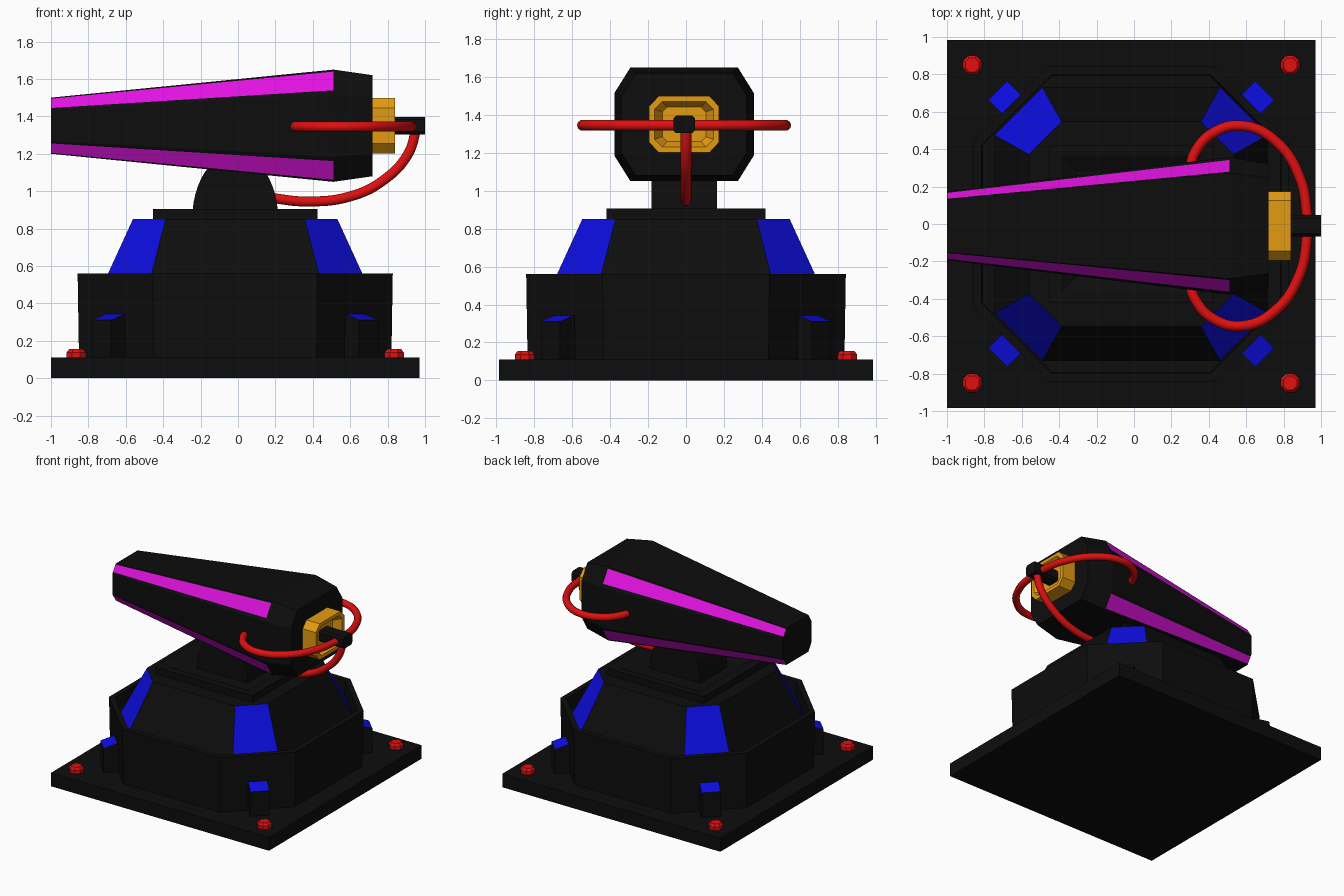
import bpy, bmesh, math
from mathutils import Vector

if "Cube" in bpy.data.objects:
    bpy.data.objects.remove(bpy.data.objects["Cube"])

CX, BY, BZ = -0.015, -0.01, 1.35      # base centre x, barrel centre y and z


def mat(name, r, g, b):
    m = bpy.data.materials.new(name)
    m.diffuse_color = (r, g, b, 1)
    m.use_nodes = True
    m.node_tree.nodes["Principled BSDF"].inputs["Base Color"].default_value = m.diffuse_color
    return m


BLACK = mat("black", 0.004, 0.004, 0.004)
BLUE = mat("blue", 0.004, 0.004, 0.75)
RED = mat("red", 0.75, 0.005, 0.005)
ORANGE = mat("orange", 0.78, 0.33, 0.006)
MAGENTA = mat("magenta", 0.75, 0.006, 0.75)


def loft(name, rings, mats, rule=None):
    """Skin a list of closed rings and cap both ends; rule(segment, side) gives the material."""
    bm = bmesh.new()
    vs = [[bm.verts.new(p) for p in ring] for ring in rings]
    n = len(vs[0])
    for k in range(len(vs) - 1):
        for i in range(n):
            j = (i + 1) % n
            f = bm.faces.new((vs[k][i], vs[k][j], vs[k + 1][j], vs[k + 1][i]))
            f.material_index = rule(k, i) if rule else 0
    bm.faces.new(vs[0][::-1])
    bm.faces.new(vs[-1])
    bmesh.ops.recalc_face_normals(bm, faces=bm.faces[:])
    me = bpy.data.meshes.new(name)
    bm.to_mesh(me)
    bm.free()
    for m in mats:
        me.materials.append(m)
    ob = bpy.data.objects.new(name, me)
    bpy.context.collection.objects.link(ob)
    return ob


def octagon(hx, hy, fx, fy):
    """Half sizes and half lengths of the flat sides; odd sides are the chamfers."""
    return [(hx, -fy), (hx, fy), (fx, hy), (-fx, hy),
            (-hx, fy), (-hx, -fy), (-fx, -hy), (fx, -hy)]


def rect(hx, hy):
    return [(hx, -hy), (hx, hy), (-hx, hy), (-hx, -hy)]


def flat(pts, z):          # ring lying level on the base
    return [(CX + a, b, z) for a, b in pts]


def upright(pts, x, s=1):  # ring standing across the barrel axis
    return [(x, BY + a * s, BZ + b * s) for a, b in pts]


# Ground plate
loft("base_plate", [flat(rect(0.985, 0.985), z) for z in (0, 0.11)], [BLACK])

# Octagonal wall with a lip, groove and sloped dome with blue corner faces
steps = [(0.835, 0.435, 0.10), (0.8425, 0.44, 0.56), (0.80, 0.422, 0.56),
         (0.795, 0.42, 0.45), (0.73, 0.475, 0.45), (0.547, 0.372, 0.85)]
loft("turret_base", [flat(octagon(h, h, f, f), z) for h, f, z in steps],
     [BLACK, BLUE], lambda k, i: int(k == 4 and i % 2 == 1))

# Raised frame with a sloped recess on top of the dome
loft("top_frame", [flat(rect(a, b), z) for a, b, z in
                   ((0.44, 0.42, 0.84), (0.44, 0.42, 0.905),
                    (0.375, 0.365, 0.905), (0.29, 0.28, 0.86))], [BLACK])

# Corner buttresses with blue sloped tops, and red bolts
for sx in (-1, 1):
    for sy in (-1, 1):
        out = Vector((sx, sy, 0)).normalized()
        side = Vector((-out.y, out.x, 0))
        c = Vector((CX, 0, 0))
        rings = []
        for s in (-0.072, 0.072):
            rings.append([c + out * r + side * s + Vector((0, 0, z)) for r, z in
                          ((0.88, 0.10), (1.01, 0.10), (1.01, 0.31), (0.908, 0.343), (0.88, 0.343))])
        loft("corner_buttress", rings, [BLACK, BLUE], lambda k, i: int(i == 2))
        bolt = [[(CX + sx * 0.85 + r * math.cos(math.radians(22.5 + 45 * i)),
                  sy * 0.85 + r * math.sin(math.radians(22.5 + 45 * i)), z) for i in range(8)]
                for r, z in ((0.056, 0.10), (0.056, 0.137), (0.04, 0.156))]
        loft("bolt", bolt, [RED])

# Rounded pivot between base and barrel
arch = [(CX + 0.23 * math.cos(math.pi * i / 24), 0.85 + 0.355 * math.sin(math.pi * i / 24))
        for i in range(25)]
pivot = loft("pivot", [[(x, BY + y, z) for x, z in arch] for y in (-0.173, 0.173)], [BLACK])
bpy.context.view_layer.objects.active = pivot
pivot.select_set(True)
bpy.ops.object.shade_smooth_by_angle(angle=math.radians(30))
pivot.select_set(False)

# Tapered barrel; every chamfer is split so its middle strip can be magenta
section = []
corners = octagon(0.3675, 0.30, 0.283, 0.165)
for i, p in enumerate(corners):
    section.append(p)
    if i % 2:
        q = corners[(i + 1) % 8]
        for t in ((0.18, 0.92) if abs(q[1]) > abs(p[1]) else (0.08, 0.82)):
            section.append(tuple(a + (b - a) * t for a, b in zip(p, q)))
loft("barrel", [upright(section, x, s) for x, s in ((-1, 0.5), (0.51, 1), (0.72, 0.9))],
     [BLACK, MAGENTA], lambda k, i: int(k == 0 and i % 4 == 2))

# Orange rear socket with a sunken centre
loft("rear_socket", [upright(octagon(*o), x) for o, x in
                     (((0.184, 0.148, 0.135, 0.095), 0.70), ((0.184, 0.148, 0.135, 0.095), 0.84),
                      ((0.155, 0.12, 0.115, 0.08), 0.84), ((0.115, 0.09, 0.09, 0.065), 0.78))],
     [ORANGE])

# Black cable plug
plug = octagon(0.057, 0.047, 0.042, 0.032)
loft("cable_plug", [upright(plug, x) for x in (0.75, 1.0)], [BLACK])


# Red cables
def cable(name, pts):
    cu = bpy.data.curves.new(name, "CURVE")
    cu.dimensions = "3D"
    cu.bevel_depth = 0.028
    cu.bevel_resolution = 3
    cu.use_fill_caps = True
    sp = cu.splines.new("BEZIER")
    sp.resolution_u = 8
    sp.bezier_points.add(len(pts) - 1)
    for bp, p in zip(sp.bezier_points, pts):
        bp.co = p
        bp.handle_left_type = bp.handle_right_type = "AUTO"
    cu.materials.append(RED)
    ob = bpy.data.objects.new(name, cu)
    bpy.context.collection.objects.link(ob)
    bpy.context.view_layer.objects.active = ob
    ob.select_set(True)
    bpy.ops.object.convert(target="MESH")
    ob.select_set(False)


loop = [(0.30, 0.31), (0.325, 0.39), (0.42, 0.495), (0.58, 0.535), (0.76, 0.45),
        (0.89, 0.25), (0.93, 0.03)]
for s, side in ((1, "back"), (-1, "front")):
    cable(side + "_cable", [(x, BY + s * y, 1.345) for x, y in loop])
cable("lower_cable", [(x, BY + 0.01, z) for x, z in
                      ((0.17, 0.965), (0.36, 0.945), (0.60, 0.972), (0.78, 1.06),
                       (0.91, 1.2), (0.955, 1.34))])
